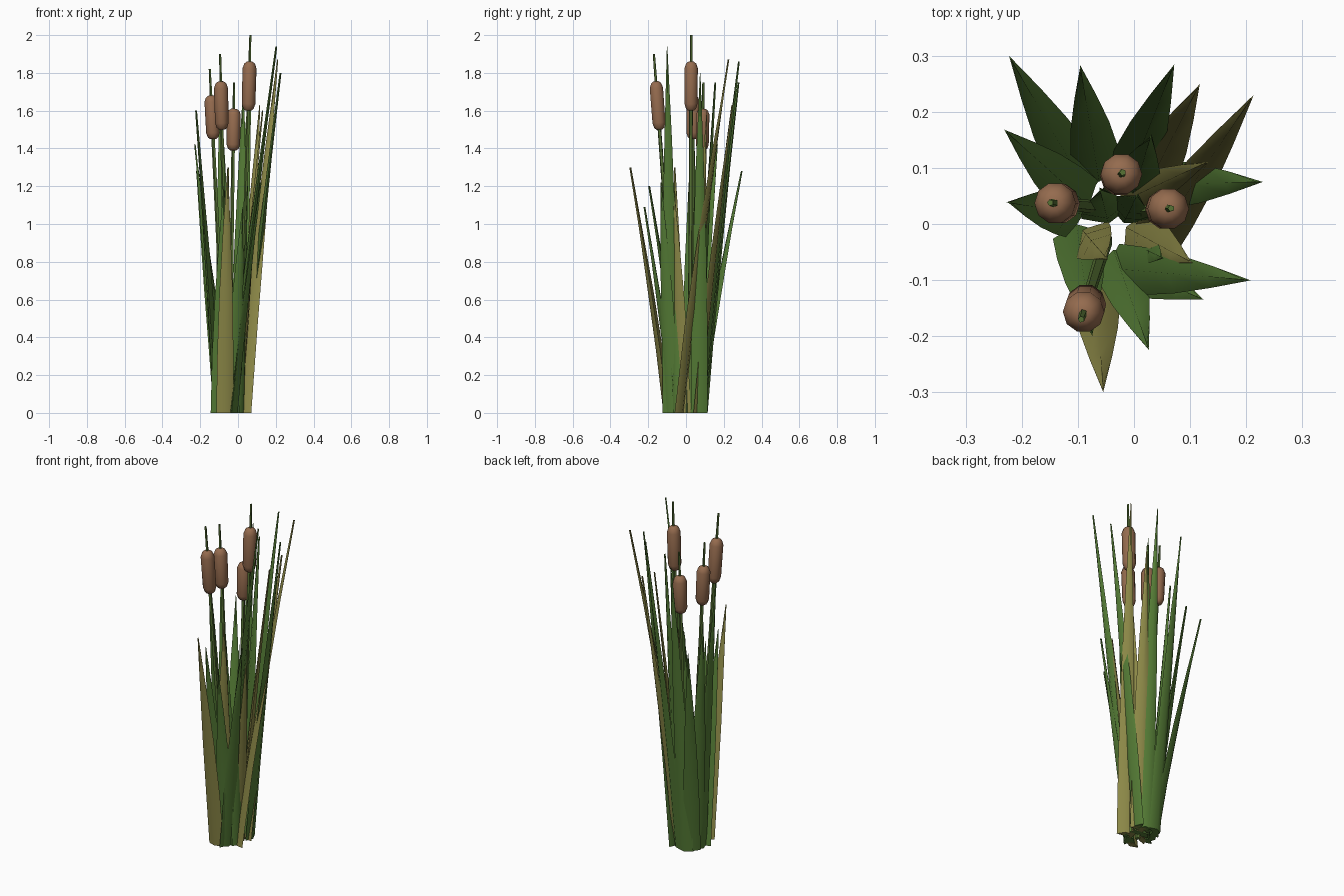
import bpy, bmesh, math
from mathutils import Vector

cube = bpy.data.objects.get("Cube")
if cube:
    bpy.data.objects.remove(cube)


def material(name, rgb):
    m = bpy.data.materials.new(name)
    m.use_nodes = True
    m.diffuse_color = (*rgb, 1)
    m.node_tree.nodes["Principled BSDF"].inputs["Base Color"].default_value = (*rgb, 1)
    return m


GREEN = material("leaf green", (0.09, 0.2, 0.036))
STALK = material("stalk green", (0.095, 0.17, 0.035))
OLIVE = material("dry olive", (0.26, 0.245, 0.063))
BROWN = material("seed brown", (0.3, 0.148, 0.077))
UP = Vector((0, 0, 1))


def loft(name, rings, mat, angle):
    """Skin a list of closed rings and cap both ends."""
    bm = bmesh.new()
    loops = [[bm.verts.new(p) for p in ring] for ring in rings]
    n = len(loops[0])
    for a, b in zip(loops, loops[1:]):
        for i in range(n):
            j = (i + 1) % n
            bm.faces.new((a[i], a[j], b[j], b[i]))
    bm.faces.new(loops[0][::-1])
    bm.faces.new(loops[-1])
    bmesh.ops.recalc_face_normals(bm, faces=bm.faces)
    mesh = bpy.data.meshes.new(name)
    bm.to_mesh(mesh)
    bm.free()
    mesh.materials.append(mat)
    ob = bpy.data.objects.new(name, mesh)
    bpy.context.collection.objects.link(ob)
    bpy.ops.object.select_all(action="DESELECT")
    ob.select_set(True)
    bpy.context.view_layer.objects.active = ob
    bpy.ops.object.shade_smooth_by_angle(angle=math.radians(angle))


def leaf(name, base, tip, mat, width=0.09):
    """Tapered, slightly bent blade with a ridge along its broad sides."""
    start, end = Vector((*base, 0)), Vector(tip)
    lean = end - start
    lean.z = 0
    side = lean.normalized().cross(UP) * width
    out = lean.normalized() * width
    rings = []
    for t, w in ((0, 1), (0.25, 0.95), (0.5, 0.77), (0.75, 0.44), (1, 0.03)):
        c = start + lean * t ** 1.15 + UP * end.z * t
        thick = max(w, 0.25) * 0.22
        rings.append([c + side * w / 2, c + out * thick,
                      c - side * w / 2, c - out * thick])
    loft(name, rings, mat, 60)


def tube(name, start, end, profile, sides, mat):
    """Round part along a line; profile holds (fraction, radius) pairs."""
    axis = (end - start).normalized()
    u = axis.cross(Vector((0, 1, 0))).normalized()
    v = axis.cross(u)
    rings = []
    for t, r in profile:
        c = start.lerp(end, t)
        rings.append([c + (u * math.cos(math.tau * k / sides)
                           + v * math.sin(math.tau * k / sides)) * r
                      for k in range(sides)])
    loft(name, rings, mat, 40)


# Blades: base, tip, colour, optional width
blades = [
    ((-0.09, 0.07), (-0.22, 0.295, 1.28), GREEN),
    ((-0.095, 0.045), (-0.228, 0.165, 1.42), GREEN),
    ((-0.11, 0.02), (-0.222, 0.038, 1.6), GREEN),
    ((-0.065, 0.095), (-0.095, 0.278, 1.75), GREEN),
    ((-0.01, 0.08), (0.07, 0.28, 1.86), GREEN),
    ((0.0, 0.06), (0.03, 0.155, 1.75), GREEN),
    ((0.03, 0.07), (0.225, 0.075, 1.8), GREEN),
    ((-0.03, -0.08), (0.203, -0.10, 1.94), GREEN),
    ((-0.02, -0.075), (0.12, -0.133, 1.22), GREEN),
    ((-0.03, -0.065), (0.025, -0.22, 1.09), GREEN),
    ((-0.10, -0.02), (-0.075, -0.195, 1.2), GREEN),
    ((0.02, -0.045), (0.05, -0.06, 1.2), GREEN, 0.055),
    ((0.02, 0.06), (0.115, 0.245, 1.63), OLIVE),
    ((0.033, -0.035), (0.21, 0.225, 1.87), OLIVE),
    ((-0.01, 0.045), (0.13, 0.11, 1.6), OLIVE, 0.07),
    ((-0.07, -0.10), (-0.055, -0.295, 1.3), OLIVE),
    ((-0.08, -0.025), (-0.05, -0.06, 1.3), OLIVE),
    ((0.003, -0.015), (0.10, -0.067, 1.2), OLIVE),
    # Short shoots filling the middle of the clump
    ((-0.05, 0.02), (-0.06, 0.06, 0.8), GREEN),
    ((-0.01, 0.02), (0.005, 0.05, 0.9), GREEN),
]
for i, (base, tip, mat, *width) in enumerate(blades):
    leaf(f"leaf_{i + 1}", base, tip, mat, *width)

# Flower stalks: base, tip, bottom and top height of the seed head
stalks = [
    ((-0.045, 0.06), (-0.02, 0.092, 1.75), 1.39, 1.61),
    ((-0.06, 0.03), (-0.149, 0.038, 1.82), 1.45, 1.68),
    ((-0.05, -0.03), (-0.094, -0.17, 1.9), 1.5, 1.755),
    ((0.01, 0.02), (0.066, 0.028, 2.0), 1.6, 1.86),
]
for i, (base, tip, low, high) in enumerate(stalks):
    start, end = Vector((*base, 0)), Vector(tip)
    tube(f"stalk_{i + 1}", start, end, [(0, 0.013), (0.8, 0.01), (1, 0.006)], 5, STALK)
    tube(f"seed_head_{i + 1}", start.lerp(end, low / end.z), start.lerp(end, high / end.z),
         [(0, 0.016), (0.04, 0.028), (0.14, 0.036), (0.86, 0.037),
          (0.96, 0.028), (1, 0.014)], 10, BROWN)
